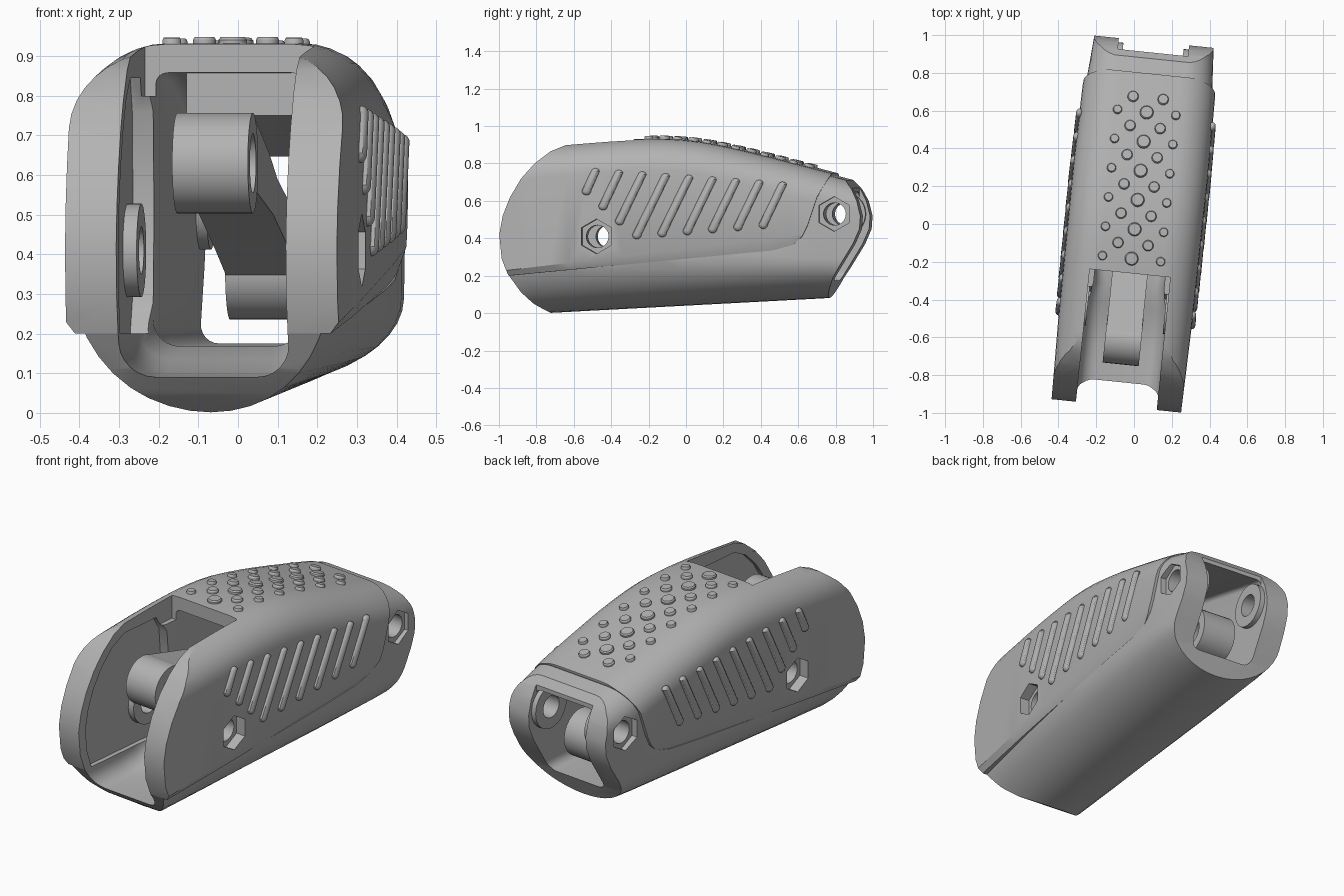
import bpy, bmesh
from math import sin, cos, pi, radians, atan2
from mathutils import Matrix, Vector

if "Cube" in bpy.data.objects:
    bpy.data.objects.remove(bpy.data.objects["Cube"])

GREY = (0.45, 0.45, 0.45, 1)
grey = bpy.data.materials.new("plain grey")
grey.use_nodes = True
grey.diffuse_color = GREY
grey.node_tree.nodes["Principled BSDF"].inputs["Base Color"].default_value = GREY


# ---------- helpers ----------
def make(name, bm):
    bmesh.ops.recalc_face_normals(bm, faces=bm.faces)
    me = bpy.data.meshes.new(name)
    bm.to_mesh(me)
    bm.free()
    me.materials.append(grey)
    ob = bpy.data.objects.new(name, me)
    bpy.context.collection.objects.link(ob)
    return ob


def loft(name, rings, cyclic=False, bm=None):
    """Skin a list of closed rings; cyclic joins last to first, else capped."""
    bm_in, bm = bm, bm or bmesh.new()
    rows = [[bm.verts.new(p) for p in ring] for ring in rings]
    pairs = list(zip(rows, rows[1:])) + ([(rows[-1], rows[0])] if cyclic else [])
    for a, b in pairs:
        for i in range(len(a)):
            j = (i + 1) % len(a)
            bm.faces.new((a[i], a[j], b[j], b[i]))
    if not cyclic:
        bm.faces.new(rows[0])
        bm.faces.new(rows[-1])
    return None if bm_in else make(name, bm)


def prism(name, outline, x0, x1):
    return loft(name, [[(x, y, z) for y, z in outline] for x in (x0, x1)])


def circle(y, z, r, n=32):
    return [(y + r * sin(2 * pi * i / n), z + r * cos(2 * pi * i / n)) for i in range(n)]


def tube(name, y, z, r_in, r_out, x0, x1):
    steps = ((r_in, x0), (r_out, x0), (r_out, x1), (r_in, x1))
    return loft(name, [[(x, *p) for p in circle(y, z, r)] for r, x in steps], True)


def boolean(ob, cutter, op='DIFFERENCE'):
    mod = ob.modifiers.new("cut", 'BOOLEAN')
    mod.operation, mod.object, mod.solver = op, cutter, 'EXACT'
    deps = bpy.context.evaluated_depsgraph_get()
    me = bpy.data.meshes.new_from_object(ob.evaluated_get(deps))
    ob.modifiers.clear()
    ob.data = me


def lerp(table, y):
    for (a, u), (b, v) in zip(table, table[1:]):
        if y <= b:
            return u + (v - u) * (y - a) / (b - a)
    return table[-1][1]


# ---------- body shape along its length ----------
TOP = [(-1.1, .87), (-.63, .905), (-.35, .927), (-.15, .935), (.03, .928),
       (.2, .898), (.4, .852), (.8, .748), (1.1, .67)]
WIDTH = [(-1.1, .342), (-.5, .354), (.3, .358), (.7, .352), (1.1, .323)]
FLOOR = [(-1.3, .08), (-.66, .095), (-.55, .105), (-.44, .135), (-.33, .168), (1.3, .178)]
CAVITY_WIDTH = [(-1.3, .215), (-.44, .215), (-.33, .187), (1.3, .187)]
FILLET = [(-1.3, .085), (-.44, .085), (-.22, .05), (1.3, .05)]
STATIONS = [-1.1 + .1 * i for i in range(23)]


def top(y):
    return sum(lerp(TOP, y + d) for d in (-.08, 0, .08)) / 3


def mirrored(half, y):
    """Half outline from bottom centre to top centre, completed across x."""
    left = [(-x, z) for x, z in reversed(half) if x > 1e-5]
    return [(x, y, z) for x, z in half + left]


def corner(w, t, r, n=8):
    return [(w - r + r * cos(a), t - .9 * r + .9 * r * sin(a))
            for a in (pi / 2 * i / n for i in range(n + 1))]


def lower_section(y):
    w, b, h = lerp(WIDTH, y) - .015, .04 + .053 * y, .28 - .09 * y
    bowl = [(w * sin(a), b + h * (1 - cos(a))) for a in (pi / 20 * i for i in range(11))]
    return mirrored(bowl + corner(w, top(y) - .015, .15), y)


def cover_section(y):
    w, s = lerp(WIDTH, y), .28 + .09 * y
    side = [(w - .028, s - .2), (w - .024, s), (w, s + .06 + .03 * y)]
    return mirrored(side + corner(w, top(y), .19), y)


def cavity_section(y):
    w, f, r = lerp(CAVITY_WIDTH, y), lerp(FLOOR, y), lerp(FILLET, y)
    floor = [(w - r + r * sin(a), f + r * (1 - cos(a))) for a in (pi / 12 * i for i in range(7))]
    return mirrored(floor + corner(w, top(y) - .072, .03, 4), y)


# ---------- cutters ----------
COVER_SIDE = [(-.92, .2), (-.955, .29), (-.968, .42), (-.95, .52), (-.91, .62), (-.85, .72),
              (-.78, .8), (-.7, .865), (-.6, .908), (-.5, 1.1), (.8, 1.1), (.8, .735),
              (.74, .62), (.69, .47), (.66, .41), (.61, .365), (.5, .335)]
LOWER_SIDE = [(-.92, .2), (-.86, .11), (-.8, .05), (-.73, .005), (-.68, -.05), (.75, -.05),
              (.77, .08), (.82, .19), (.93, .37), (.965, .45), (.97, .52), (.95, .6),
              (.92, .66), (.88, .71), (.82, 1.1), (0, 1.1), (-.5, .8), (-.9, .3)]
POCKET = [(-.87, .2), (-.905, .3), (-.915, .42), (-.895, .52), (-.855, .62), (-.79, .72),
          (-.71, .8), (-.62, .845), (-.38, .845), (-.33, .76), (-.31, .5), (-.33, .28), (-.38, .2)]
HOLES = [(-.445, .41), (.83, .53)]

cover_block = prism("cover_block", COVER_SIDE, -.6, .6)
lower_block = prism("lower_block", LOWER_SIDE, -.6, .6)
cutters = [loft("cavity", [cavity_section(y * 1.1) for y in STATIONS])]
for y0, y1, z, w in ((-1.2, -.262, .8, .2145), (.912, 1.2, .45, .1865)):
    cutters.append(prism("slot", [(y0, z), (y1, z), (y1, 1.2), (y0, 1.2)], -w, w))
for s in (-1, 1):
    cutters.append(prism("wall_pocket", POCKET, s * .15, s * .24))
for y, z in HOLES:
    cutters.append(prism("bolt_hole", circle(y, z, .06), -.6, .6))
    for s in (-1, 1):
        cutters.append(prism("hex_pocket", circle(y, z, .093, 6), s * .3, s * .6))

# ---------- lower shell and upper cover ----------
lower_shell = loft("lower_shell", [lower_section(y) for y in STATIONS])
boolean(lower_shell, lower_block, 'INTERSECT')
boolean(lower_shell, cover_block)
upper_cover = loft("upper_cover", [cover_section(y) for y in STATIONS])
boolean(upper_cover, cover_block, 'INTERSECT')
for part in (lower_shell, upper_cover):
    for c in cutters:
        boolean(part, c)
for c in cutters + [cover_block, lower_block]:
    bpy.data.objects.remove(c)
parts = [lower_shell, upper_cover]

# ---------- bolt bosses inside the walls, stop rib under the roof ----------
for end, (y, z), x0, x1 in zip(("front", "rear"), HOLES, (.25, .2), (.205, .16)):
    for side, s in (("left", 1), ("right", -1)):
        parts.append(tube(f"{end}_boss_{side}", y, z, .06, .118, s * x0, s * x1))
parts.append(prism("roof_rib", [(-.06, .75), (.0, .75), (.0, .87), (-.06, .87)], -.13, .15))

# ---------- lever with a barrel at each end ----------
LEVER = [(-.59, .752), (-.4, .705), (-.2, .655), (0, .59), (.3, .53), (.62, .475),
         (.585, .34), (.3, .41), (-.1, .5), (-.53, .56), (-.53, .65)]
parts += [prism("lever_arm", LEVER, -.094, .094),
          tube("lever_front_barrel", -.62, .63, .075, .127, -.096, .096),
          tube("lever_rear_barrel", .68, .362, .075, .127, -.096, .096)]

# ---------- slanted grip ribs on both sides ----------
for side, s in (("left", 1), ("right", -1)):
    bm = bmesh.new()
    for i in range(9):
        y, hi = -.45 + .1257 * i, .75 - .009 * i
        lo = .655 - .08 * i if i < 3 else .42 + .011 * (i - 3)
        low = Vector((s * lerp(WIDTH, y), y - .51 * (hi - lo), lo))
        rise = Vector((0, .51 * (hi - lo), hi - lo))
        cap = bmesh.ops.create_uvsphere(bm, u_segments=12, v_segments=8, radius=.025)["verts"]
        upper = [v for v in cap if v.co.z > .001]
        bmesh.ops.scale(bm, verts=cap, vec=(.75, 1, 1))
        bmesh.ops.translate(bm, verts=cap, vec=low)
        bmesh.ops.translate(bm, verts=upper, vec=rise)
    parts.append(make(f"grip_ribs_{side}", bm))

# ---------- round studs on the roof ----------
bm = bmesh.new()
for k in range(6):
    row = .668 - .155 * k
    studs = [(x, row, .029) for x in (-.08, .08)]
    studs += [(x, row - .077, .036 if x == 0 else .024) for x in (-.155, 0, .155)]
    for x, y, r in studs:
        slope = atan2(top(y + .03) - top(y - .03), .06)
        drop = .006 if abs(x) < .1 else .008
        place = Matrix.Translation((x, y, top(y) - drop)) @ Matrix.Rotation(slope, 4, 'X')
        rings = [[place @ Vector((q * px, q * py, h)) for px, py in circle(0, 0, r, 20)]
                 for q, h in ((1, -.01), (1, .015), (.85, .022))]
        loft("stud", rings, bm=bm)
parts.append(make("roof_studs", bm))

# ---------- shading and the slight turn of the whole model ----------
bpy.ops.object.select_all(action='DESELECT')
for ob in parts:
    ob.rotation_euler.z = radians(-5.9)
    ob.location.x = .006
    ob.select_set(True)
bpy.context.view_layer.objects.active = lower_shell
bpy.ops.object.shade_smooth_by_angle(angle=radians(30))
